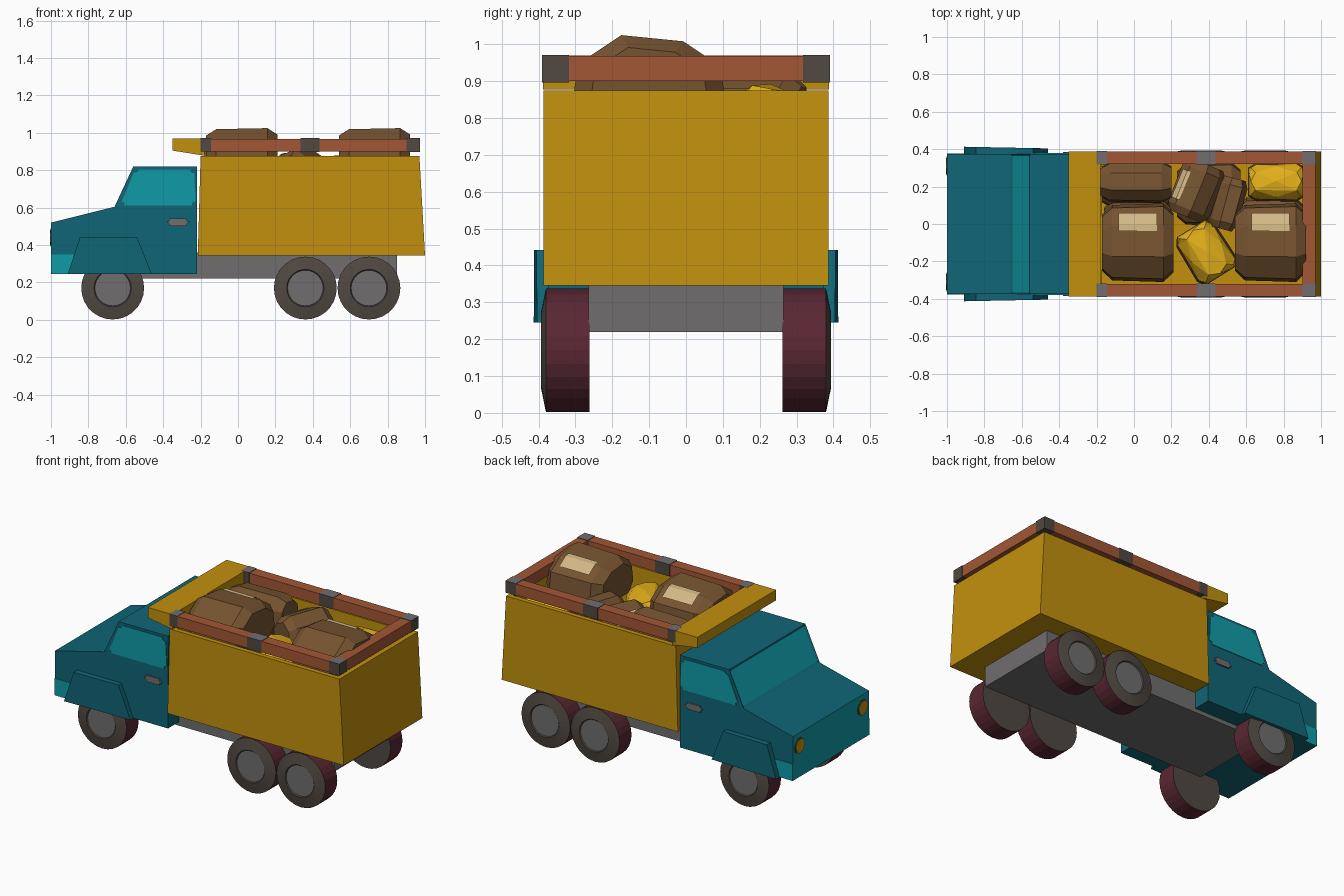
import bpy, bmesh, math
from mathutils import Matrix, Vector

if "Cube" in bpy.data.objects:
    bpy.data.objects.remove(bpy.data.objects["Cube"])


def material(name, r, g, b):
    m = bpy.data.materials.new(name)
    m.use_nodes = True
    m.diffuse_color = (r, g, b, 1)
    m.node_tree.nodes["Principled BSDF"].inputs["Base Color"].default_value = (r, g, b, 1)
    return m


TEAL = material("dark teal", 0.005, 0.13, 0.18)
AQUA = material("light teal", 0.005, 0.33, 0.39)
YELLOW = material("yellow", 0.54, 0.28, 0.004)
BRICK = material("brick red", 0.36, 0.095, 0.036)
DARK = material("dark warm grey", 0.082, 0.066, 0.054)
GREY = material("grey", 0.16, 0.155, 0.157)
BROWN = material("sack brown", 0.18, 0.088, 0.03)
MAROON = material("maroon", 0.10, 0.02, 0.033)
CREAM = material("cream", 0.65, 0.48, 0.24)
GOLD = material("gold", 0.75, 0.42, 0.01)


def finish(name, bm, *mats):
    bmesh.ops.recalc_face_normals(bm, faces=bm.faces)
    mesh = bpy.data.meshes.new(name)
    bm.to_mesh(mesh)
    bm.free()
    for m in mats:
        mesh.materials.append(m)
    ob = bpy.data.objects.new(name, mesh)
    bpy.context.collection.objects.link(ob)
    return ob


def loft(sections, bm=None):
    """Skin a list of equal-length closed loops and cap both ends."""
    bm = bm or bmesh.new()
    rings = [[bm.verts.new(p) for p in s] for s in sections]
    n = len(rings[0])
    for a, b in zip(rings, rings[1:]):
        for i in range(n):
            bm.faces.new((a[i], a[(i + 1) % n], b[(i + 1) % n], b[i]))
    bm.faces.new(rings[0])
    bm.faces.new(rings[-1])
    return bm


def prism(name, pts, y0, y1, mat, rounding=0):
    """Side profile in x and z, extruded across y."""
    bm = loft([[(x, y, z) for x, z in pts] for y in (y0, y1)])
    if rounding:
        edges = [e for e in bm.edges if abs(e.verts[0].co.y - e.verts[1].co.y) > 1e-4]
        bmesh.ops.bevel(bm, geom=edges, offset=rounding, segments=3, affect='EDGES')
    return finish(name, bm, mat)


def box(name, x0, x1, y0, y1, z0, z1, mat):
    return prism(name, [(x0, z0), (x1, z0), (x1, z1), (x0, z1)], y0, y1, mat)


def disc_ring(r, y, n=28):
    return [(r * math.cos(2 * math.pi * i / n), y, r * math.sin(2 * math.pi * i / n)) for i in range(n)]


# Cab with a light front face and an inset windscreen
cab = prism("cab", [(-1, .245), (-.22, .245), (-.22, .82), (-.56, .82), (-.66, .605), (-1, .52)],
            -.375, .375, TEAL)
cab.data.materials.append(AQUA)
bm = bmesh.new()
bm.from_mesh(cab.data)
bm.normal_update()
for f in list(bm.faces):
    if f.normal.x < -.95:
        f.material_index = 1
    elif f.normal.x < -.7:
        bmesh.ops.inset_individual(bm, faces=[f], thickness=.016, depth=-.006)
        f.material_index = 1
bm.to_mesh(cab.data)
bm.free()

# Parts repeated on both sides of the cab
for s, side in ((-1, "right"), (1, "left")):
    prism("side_window_" + side, [(-.63, .612), (-.225, .612), (-.235, .805), (-.55, .805)],
          s * .373, s * .379, AQUA, .02)
    prism("door_handle_" + side, [(-.38, .502), (-.26, .502), (-.26, .542), (-.38, .542)],
          s * .37, s * .384, GREY, .015)
    prism("bumper_side_" + side, [(-1, .245), (-.88, .245), (-.88, .35), (-1, .35)],
          s * .372, s * .378, AQUA)
    # Fender slopes inward a little towards the rear
    outline = [(-.91, .245), (-.46, .245), (-.54, .442), (-.845, .442)]
    finish("fender_" + side, loft([[(x, s * .36, z) for x, z in outline],
                                   [(x, s * (.40 - .02 * x - .005), z) for x, z in outline]]), TEAL)
    # Headlight with a dark rim
    for part, r, out, mat in (("rim", .05, .003, DARK), ("lamp", .042, .006, YELLOW)):
        rings = [[(x, s * .31 + a, .44 + c) for a, _, c in disc_ring(r, 0, 10)] for x in (-.99, -1 - out)]
        finish("headlight_" + part + "_" + side, loft(rings), mat)

# Chassis
box("chassis", -.70, .85, -.265, .265, .22, .36, GREY)

# Wheels: maroon tread, dark sidewalls, grey hub on the outer face
for label, wx in (("front", -.67), ("middle", .36), ("rear", .70)):
    for s, side in ((-1, "right"), (1, "left")):
        rings = [disc_ring(r, s * y) for r, y in
                 ((.168, .262), (.168, .38), (.10, .394), (.095, .388))]
        bm = loft(rings)
        bmesh.ops.recalc_face_normals(bm, faces=bm.faces)
        for f in bm.faces:
            c = f.calc_center_median()
            f.material_index = 0 if abs(f.normal.y) < .3 else 1
            if abs(c.y) > .385 and math.hypot(c.x, c.z) < .05:
                f.material_index = 2
        wheel = finish(f"wheel_{label}_{side}", bm, MAROON, DARK, GREY)
        wheel.location = (wx, 0, .17)

# Cargo bed: outer shell, sunk inner floor
def bed_loop(x0, x1, y, z):
    return [(x0, -y, z), (x1, -y, z), (x1, y, z), (x0, y, z)]


finish("cargo_bed", loft([bed_loop(-.215, 1.0, .387, .345), bed_loop(-.20, .97, .387, .875),
                          bed_loop(-.17, .94, .357, .875), bed_loop(-.17, .95, .357, .45)]), YELLOW)

# Front canopy above the cab
prism("canopy", [(-.35, .905), (-.18, .878), (-.18, .97), (-.35, .97)], -.388, .388, YELLOW)

# Top rails and their metal brackets
for s, side in ((-1, "right"), (1, "left")):
    box("rail_" + side, -.2, .97, s * .32, s * .388, .90, .968, BRICK)
    for label, x0, x1 in (("front", -.2, -.145), ("middle", .335, .435), ("rear", .9, .972)):
        b = box(f"rail_bracket_{label}_{side}", x0, x1, s * .317, s * .391, .897, .971, DARK)
        b.data.materials.append(GREY)
        for p in b.data.polygons:
            p.material_index = int(p.normal.z > .5)
box("rail_back", .9, .97, -.32, .32, .90, .968, BRICK)

# Faceted sack: octagonal sections along x, flat at the top for a label or an opening
def sack(name, loc, size, turn=0, tilt=0, ridge=0, label=False, opened=False):
    outline = [(-.5, -.2), (-.36, -.5), (.36, -.5), (.5, -.2), (.46, .2), (.22, .44), (-.2 + ridge, .5), (-.46, .22)]
    stations = ((-.5, .72), (-.36, .96), (.36, 1), (.5, .76))
    place = Matrix.Translation(loc) @ Matrix.Rotation(math.radians(turn), 4, 'Z') \
        @ Matrix.Rotation(math.radians(tilt), 4, 'X') @ Matrix.Diagonal(Vector(size).to_4d())
    bm = loft([[place @ Vector((x, y * k, z * k)) for y, z in outline] for x, k in stations])
    if opened:
        # Gold heaped in the open top
        bmesh.ops.recalc_face_normals(bm, faces=bm.faces)
        tops = [f for f in bm.faces if f.normal.z > .45]
        for f in bmesh.ops.inset_region(bm, faces=tops, thickness=.015, depth=.01)["faces"]:
            f.material_index = 0
        for f in tops:
            f.material_index = 1
        bmesh.ops.poke(bm, faces=tops, offset=.015)
    finish(name, bm, BROWN, GOLD)
    if label:
        a, b = Vector((0, *outline[5])), Vector((0, *outline[4]))
        up = Vector((0, .012, .018))
        corners = [place @ (a.lerp(b, t) + Vector((x, 0, 0)) + up) for t, x in
                   ((-.5, -.27), (-.5, .27), (0, .27), (0, -.27))]
        corners += [place @ (a.lerp(b, .62) + Vector((x, 0, 0)) + up) for x in (.27, -.27)]
        bm = bmesh.new()
        v = [bm.verts.new(c) for c in corners]
        # fold the patch over the edge between the upper two facets
        a2 = Vector((0, *outline[6]))
        for vert, x in ((v[0], -.27), (v[1], .27)):
            vert.co = place @ (a.lerp(a2, .2) + Vector((x, 0, 0)) + up)
        bm.faces.new(v[:4])
        bm.faces.new((v[3], v[2], v[4], v[5]))
        finish(name + "_label", bm, CREAM)


for label, x in (("front", .02), ("rear", .73)):
    sack("sack_big_" + label, (x, -.10, .885), (.38, .42, .28), ridge=.02, label=True)
    sack("sack_lower_" + label, (x, -.08, .62), (.36, .46, .27))
sack("sack_corner", (.01, .225, .84), (.38, .22, .22))
sack("sack_corner_lower", (.01, .21, .60), (.36, .26, .28))
sack("sack_leaning", (.33, .18, .79), (.30, .24, .24), turn=68, tilt=-14, label=True)
sack("sack_upright", (.50, .11, .75), (.28, .16, .28), turn=75, tilt=10)
sack("sack_middle_lower", (.40, .16, .57), (.34, .34, .24))
sack("gold_sack_corner", (.76, .225, .74), (.30, .21, .28), opened=True)
sack("gold_sack_middle", (.385, -.15, .70), (.30, .25, .30), turn=-58, opened=True)
